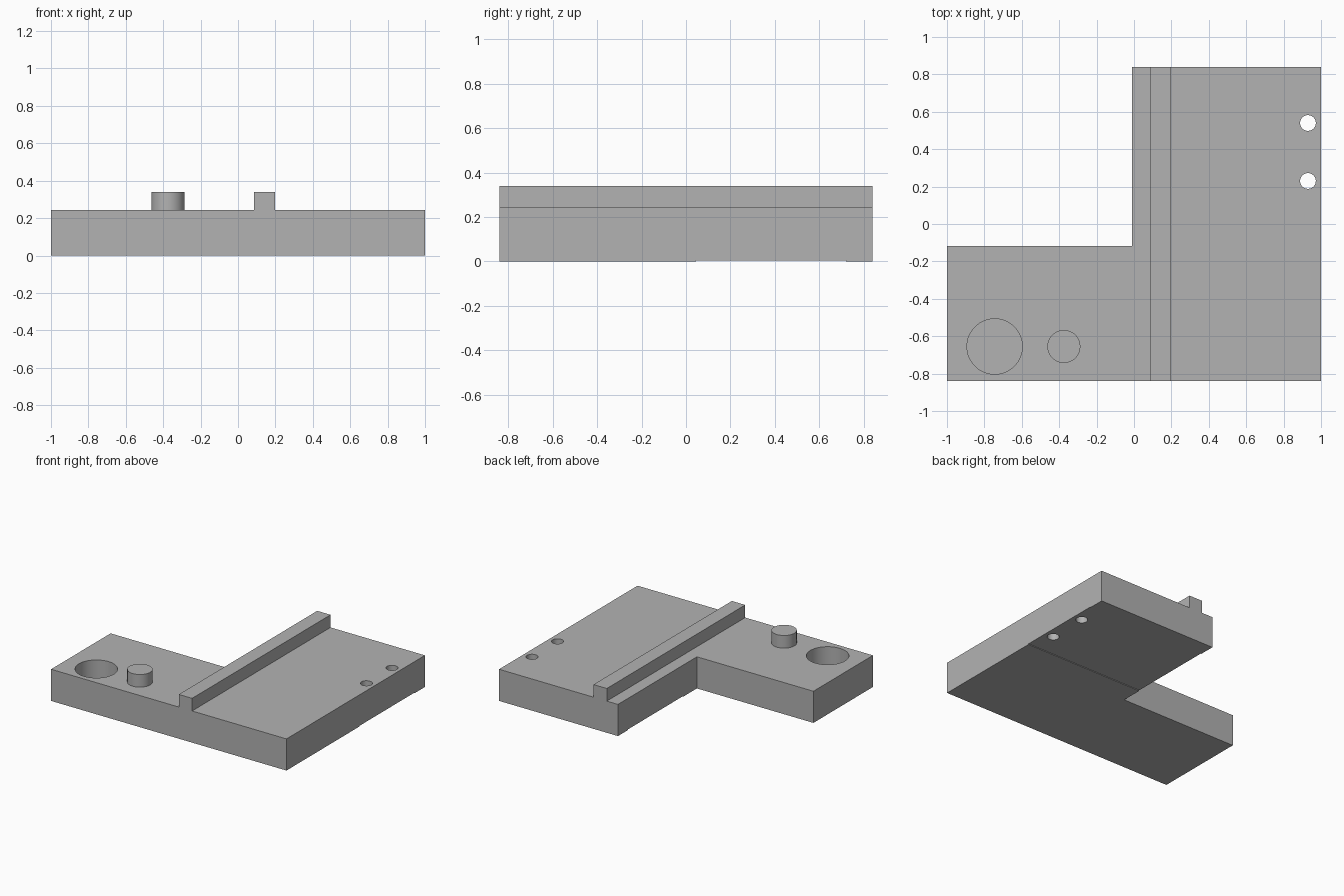
import bpy, bmesh
from mathutils import Matrix, Vector

if "Cube" in bpy.data.objects:
    bpy.data.objects.remove(bpy.data.objects["Cube"])

grey = bpy.data.materials.new("machined_grey")
grey.diffuse_color = (0.448, 0.448, 0.448, 1)
grey.use_nodes = True
grey.node_tree.nodes["Principled BSDF"].inputs["Base Color"].default_value = grey.diffuse_color

TOP, RAISED = 0.243, 0.34


def finish(name, bm):
    bmesh.ops.recalc_face_normals(bm, faces=bm.faces)
    mesh = bpy.data.meshes.new(name)
    bm.to_mesh(mesh)
    bm.free()
    mesh.materials.append(grey)
    obj = bpy.data.objects.new(name, mesh)
    bpy.context.collection.objects.link(obj)
    return obj


def prism(name, outline, z0, z1):
    bm = bmesh.new()
    face = bm.faces.new([bm.verts.new((x, y, z0)) for x, y in outline])
    ext = bmesh.ops.extrude_face_region(bm, geom=[face])
    verts = [v for v in ext["geom"] if isinstance(v, bmesh.types.BMVert)]
    bmesh.ops.translate(bm, verts=verts, vec=Vector((0, 0, z1 - z0)))
    return finish(name, bm)


def box(name, x0, x1, y0, y1, z0, z1):
    return prism(name, [(x0, y0), (x1, y0), (x1, y1), (x0, y1)], z0, z1)


def cylinder(name, x, y, r, z0, z1, sides=64):
    bm = bmesh.new()
    bmesh.ops.create_cone(bm, cap_ends=True, segments=sides, radius1=r, radius2=r,
                          depth=z1 - z0, matrix=Matrix.Translation((x, y, (z0 + z1) / 2)))
    return finish(name, bm)


def combine(target, tool, operation):
    tool.hide_render = True
    bpy.context.view_layer.objects.active = target
    mod = target.modifiers.new(operation.lower(), 'BOOLEAN')
    mod.operation, mod.solver, mod.object = operation, 'EXACT', tool
    bpy.ops.object.modifier_apply(modifier=mod.name)
    bpy.data.objects.remove(tool, do_unlink=True)


# L-shaped plate
plate = prism("base_plate", [(-1, -0.84), (1, -0.84), (1, 0.84), (-0.01, 0.84),
                             (-0.01, -0.118), (-1, -0.118)], 0, TOP)

# Raised rail along the plate and round locating pin
combine(plate, box("rail", 0.085, 0.198, -0.84, 0.84, TOP - 0.05, RAISED), 'UNION')
combine(plate, cylinder("pin", -0.375, -0.655, 0.088, TOP - 0.05, RAISED), 'UNION')

# Shallow relief under the plate
combine(plate, box("relief_cutter", -0.1, 1.1, 0.045, 0.72, -0.1, 0.005), 'DIFFERENCE')

# Blind bore and two through holes
combine(plate, cylinder("bore_cutter", -0.745, -0.655, 0.148, 0.05, 0.4), 'DIFFERENCE')
for hole_y in (0.23, 0.54):
    combine(plate, cylinder("hole_cutter", 0.93, hole_y, 0.042, -0.1, 0.4, 48), 'DIFFERENCE')

# Smooth round walls, sharp edges
bpy.ops.object.select_all(action='DESELECT')
plate.select_set(True)
bpy.context.view_layer.objects.active = plate
bpy.ops.object.shade_smooth_by_angle(angle=0.52)
